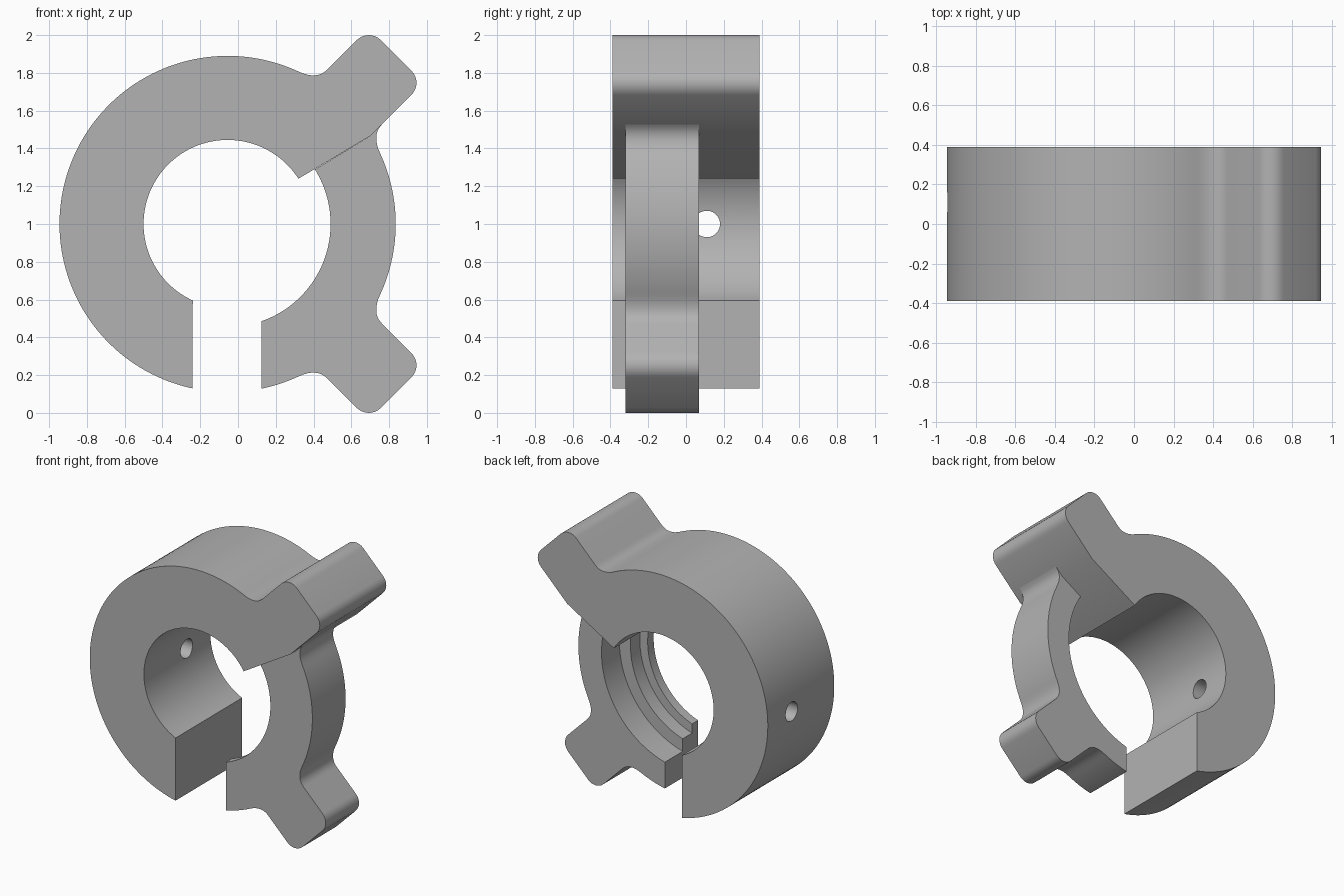
import bpy, bmesh
from math import sin, cos, pi, radians, acos, degrees
from mathutils import Matrix

cube = bpy.data.objects.get("Cube")
if cube:
    bpy.data.objects.remove(cube)

CX, CZ = -0.055, 1.0            # ring centre
R_OUT, R_BODY, R_JAW = 0.89, 0.445, 0.545
HALF, TIP, ROUND = 0.205, 1.262, 0.09   # lug half width, reach, corner radius

grey = bpy.data.materials.new("plain grey")
grey.use_nodes = True
colour = (0.45, 0.45, 0.45, 1)
grey.diffuse_color = colour
grey.node_tree.nodes["Principled BSDF"].inputs["Base Color"].default_value = colour


def arc(r, start, end, n, cx=0.0, cy=0.0):
    steps = [radians(start + (end - start) * i / n) for i in range(n + 1)]
    return [(cx + r * cos(a), cy + r * sin(a)) for a in steps]


def turn(points, angle):
    c, s = cos(radians(angle)), sin(radians(angle))
    return [(u * c - v * s, u * s + v * c) for u, v in points]


def fillet(n=8):
    """Blend from the ring into the lower edge of a lug lying along u."""
    a = radians(20)
    p0 = (R_OUT * cos(a), -R_OUT * sin(a))
    p1 = (p0[0] + (R_OUT * sin(a) - HALF) / cos(a) * sin(a), -HALF)
    p2 = (0.951, -HALF)
    return [tuple((1 - t) ** 2 * p0[k] + 2 * t * (1 - t) * p1[k] + t * t * p2[k]
                  for k in (0, 1)) for t in [i / n for i in range(n + 1)]]


def mirrored(points):
    return [(u, -v) for u, v in reversed(points)]


def extrude(name, points, y0, y1):
    """Extrude a ring-centred outline along y."""
    bm = bmesh.new()
    face = bm.faces.new([bm.verts.new((CX + u, y0, CZ + v)) for u, v in points])
    new = bmesh.ops.extrude_face_region(bm, geom=[face])["geom"]
    verts = [g for g in new if isinstance(g, bmesh.types.BMVert)]
    bmesh.ops.translate(bm, vec=(0, y1 - y0, 0), verts=verts)
    bmesh.ops.recalc_face_normals(bm, faces=bm.faces)
    mesh = bpy.data.meshes.new(name)
    bm.to_mesh(mesh)
    bm.free()
    ob = bpy.data.objects.new(name, mesh)
    bpy.context.collection.objects.link(ob)
    mesh.materials.append(grey)
    return ob


def bore(target, radius, start, end, axis):
    """Cut a round hole between two points, then drop the cutter."""
    length = sum((e - s) ** 2 for s, e in zip(start, end)) ** 0.5
    middle = [(s + e) / 2 for s, e in zip(start, end)]
    bpy.ops.mesh.primitive_cylinder_add(vertices=96, radius=radius, depth=length)
    cutter = bpy.context.object
    cutter.hide_render = True
    cutter.data.transform(Matrix.Rotation(pi / 2, 4, axis))
    cutter.location = middle
    cutter.data.materials.append(grey)
    mod = target.modifiers.new("bore", "BOOLEAN")
    mod.operation, mod.solver, mod.object = "DIFFERENCE", "EXACT", cutter
    bpy.context.view_layer.objects.active = target
    bpy.ops.object.modifier_apply(modifier=mod.name)
    bpy.data.objects.remove(cutter)


corner = arc(ROUND, -90, 0, 8, TIP - ROUND, -HALF + ROUND)
tip = corner + mirrored(corner)
lug = fillet() + tip + mirrored(fillet())
seat = (0.866, -HALF)           # where the split line meets the upper lug

# Main ring with the upper lug
body = extrude(
    "main_ring",
    turn([seat] + tip + mirrored(fillet()), 45)
    + arc(R_OUT, 65, 258, 90)[1:]
    + arc(R_BODY, 245.5, 32.6, 90),
    -0.39, 0.39)
bore(body, 0.07, (-1.1, 0.11, CZ), (-0.3, 0.11, CZ), "Y")

# Narrower jaw with the lower lug
end_x = 0.18
jaw = extrude(
    "side_jaw",
    arc(R_OUT, -degrees(acos(end_x / R_OUT)), -65, 8)[:-1]
    + turn(lug, -45)
    + arc(R_OUT, -25, 25, 30)[1:-1]
    + turn(fillet() + [seat], 45)
    + arc(R_JAW, 32, -degrees(acos(end_x / R_JAW)), 60),
    -0.32, 0.07)

# Stepped recess in the back of the jaw
for radius, depth in ((0.61, -0.25), (0.70, -0.14)):
    bore(jaw, radius, (CX, depth, CZ), (CX, 0.3, CZ), "X")

# Smooth curved walls, keep edges sharp
bpy.ops.object.select_all(action="DESELECT")
for ob in (body, jaw):
    ob.select_set(True)
bpy.context.view_layer.objects.active = body
bpy.ops.object.shade_smooth_by_angle(angle=radians(25))
